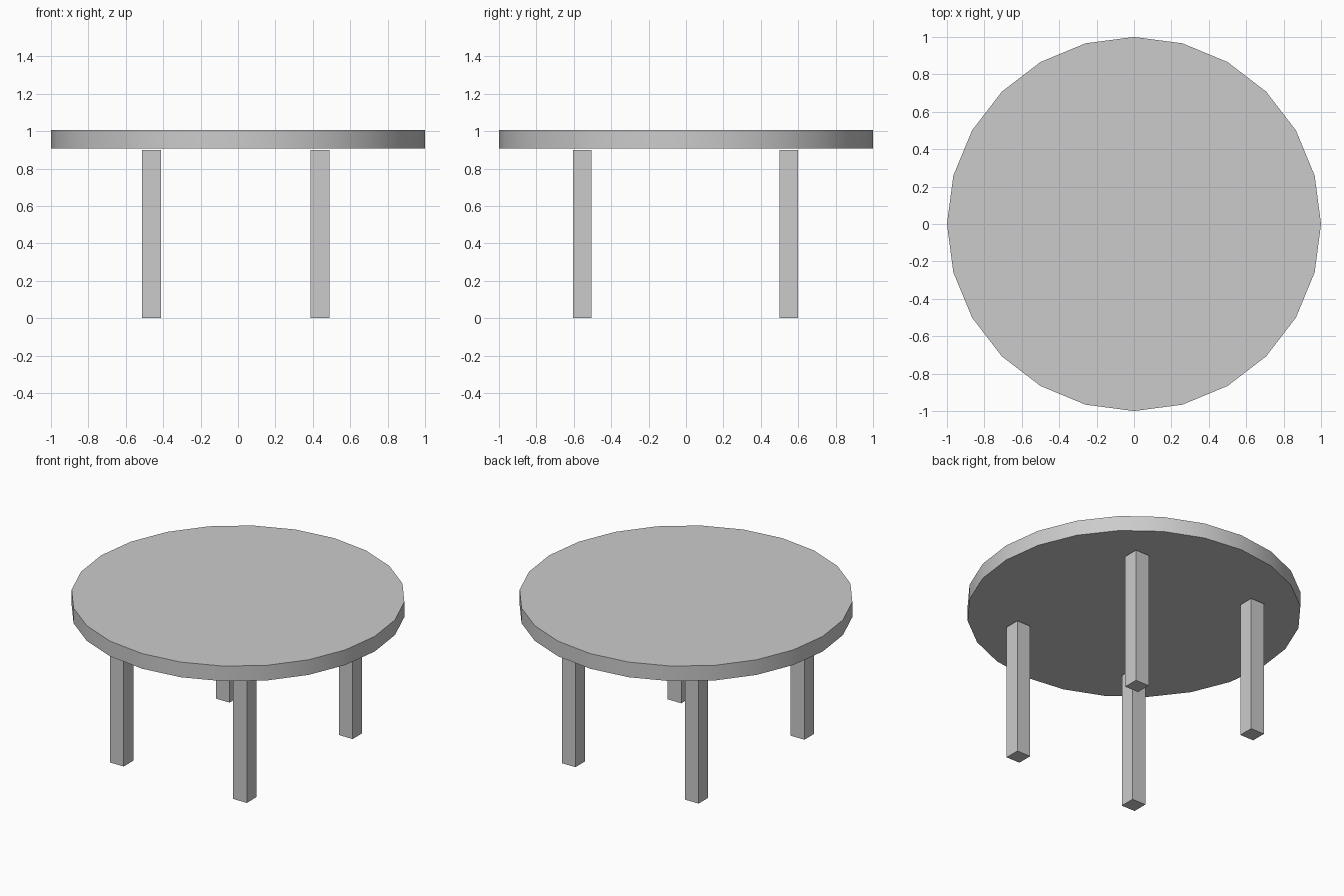
import bpy

if "Cube" in bpy.data.objects:
    bpy.data.objects.remove(bpy.data.objects["Cube"])

LEG = 0.1        # leg thickness
LEG_H = 0.9      # leg height
TOP_Z = 0.957    # centre height of the table top

# Round 24-sided table top with a smooth rim
bpy.ops.mesh.primitive_cylinder_add(vertices=24, radius=1.0, depth=0.1,
                                    location=(0, 0, TOP_Z))
top = bpy.context.object
top.name = "table_top"
bpy.ops.object.shade_smooth_by_angle()


# Square legs, standing just under the top
def add_leg(name, x, y):
    bpy.ops.mesh.primitive_cube_add(size=1, location=(x, y, LEG_H / 2))
    leg = bpy.context.object
    leg.name = name
    leg.scale = (LEG, LEG, LEG_H)
    bpy.ops.object.transform_apply(location=False, rotation=False, scale=True)


for depth_name, y in (("front", -0.555), ("back", 0.55)):
    for side_name, x in (("left", -0.462), ("right", 0.438)):
        add_leg(f"{depth_name}_{side_name}_leg", x, y)
